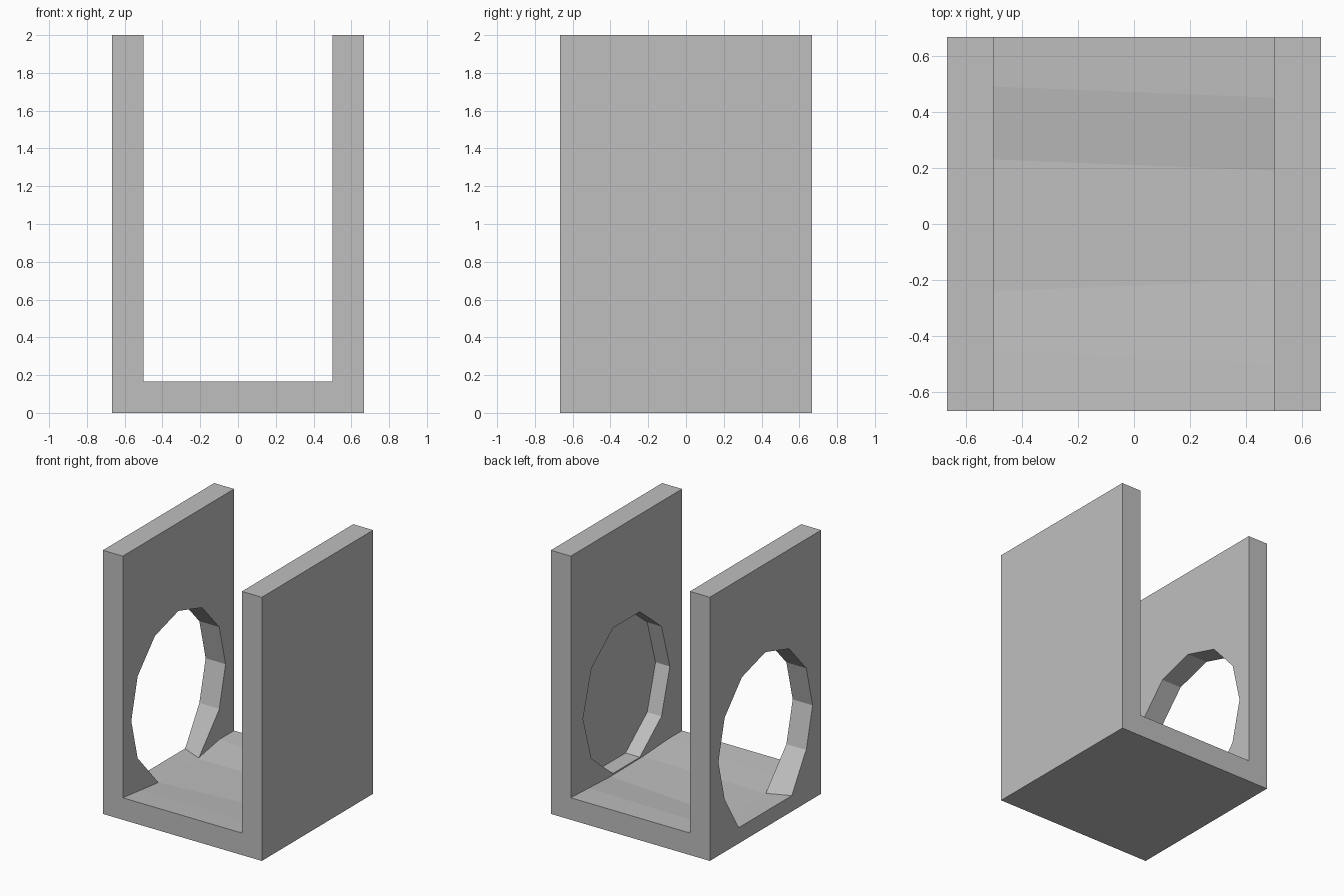
import bpy, bmesh, math

cube = bpy.data.objects.get("Cube")
if cube:
    bpy.data.objects.remove(cube, do_unlink=True)

HALF, INNER, HEIGHT, FLOOR = 0.667, 0.5, 2.0, 0.167
DIP = 0.12          # lowest level of the worn floor
HOLE_Z = 0.71

grey = bpy.data.materials.new("plain_grey")
grey.use_nodes = True
tone = (0.52, 0.52, 0.52, 1)
grey.diffuse_color = tone
grey.node_tree.nodes["Principled BSDF"].inputs["Base Color"].default_value = tone


def loft(name, x0, ring0, x1, ring1):
    """Solid between two (y, z) rings lying at x0 and x1."""
    bm = bmesh.new()
    a = [bm.verts.new((x0, y, z)) for y, z in ring0]
    b = [bm.verts.new((x1, y, z)) for y, z in ring1]
    bm.faces.new(a)
    bm.faces.new(b)
    n = len(a)
    for i in range(n):
        j = (i + 1) % n
        bm.faces.new((a[i], a[j], b[j], b[i]))
    bmesh.ops.recalc_face_normals(bm, faces=bm.faces)
    mesh = bpy.data.meshes.new(name)
    bm.to_mesh(mesh)
    bm.free()
    mesh.materials.append(grey)
    obj = bpy.data.objects.new(name, mesh)
    bpy.context.collection.objects.link(obj)
    return obj


def oval(sides, ry, rz):
    steps = [math.tau * i / sides for i in range(sides)]
    return [(ry * math.cos(t), HOLE_Z + rz * math.sin(t)) for t in steps]


def open_ring(foot):
    """Twelve-sided opening with a flat sill of half-width foot."""
    ring = oval(12, 0.565, 0.62)
    ring[8], ring[9], ring[10] = (-foot, DIP), (0, DIP), (foot, DIP)
    return ring


def cut(target, cutter):
    mod = target.modifiers.new("opening", "BOOLEAN")
    mod.operation = "DIFFERENCE"
    mod.solver = "EXACT"
    mod.object = cutter
    bpy.context.view_layer.objects.active = target
    bpy.ops.object.modifier_apply(modifier=mod.name)
    bpy.data.objects.remove(cutter, do_unlink=True)


# Upright walls
slab = [(-HALF, 0), (HALF, 0), (HALF, HEIGHT), (-HALF, HEIGHT)]
right_wall = loft("right_wall", -HALF, slab, -INNER, slab)
left_wall = loft("left_wall", INNER, slab, HALF, slab)

# Right wall: opening all the way through, sill narrowing inward
cut(right_wall, loft("opening_cutter", -HALF - 0.01, open_ring(0.32),
                     -INNER + 0.01, open_ring(0.24)))

# Left wall: blind recess on the inner side
recess = oval(10, 0.52, 0.58)
cut(left_wall, loft("recess_cutter", INNER - 0.01, recess, INNER + 0.12, recess))

# Floor with a shallow dip between the openings
base = [(HALF, 0), (-HALF, 0)]
right_end = [(-HALF, FLOOR), (-0.45, 0.143), (-0.24, DIP), (0.23, DIP), (0.49, FLOOR), (HALF, FLOOR)]
left_end = [(-HALF, FLOOR), (-0.5, FLOOR), (-0.2, 0.15), (0.19, 0.146), (0.45, 0.158), (HALF, FLOOR)]
loft("floor", -INNER, base + right_end, INNER, base + left_end)
